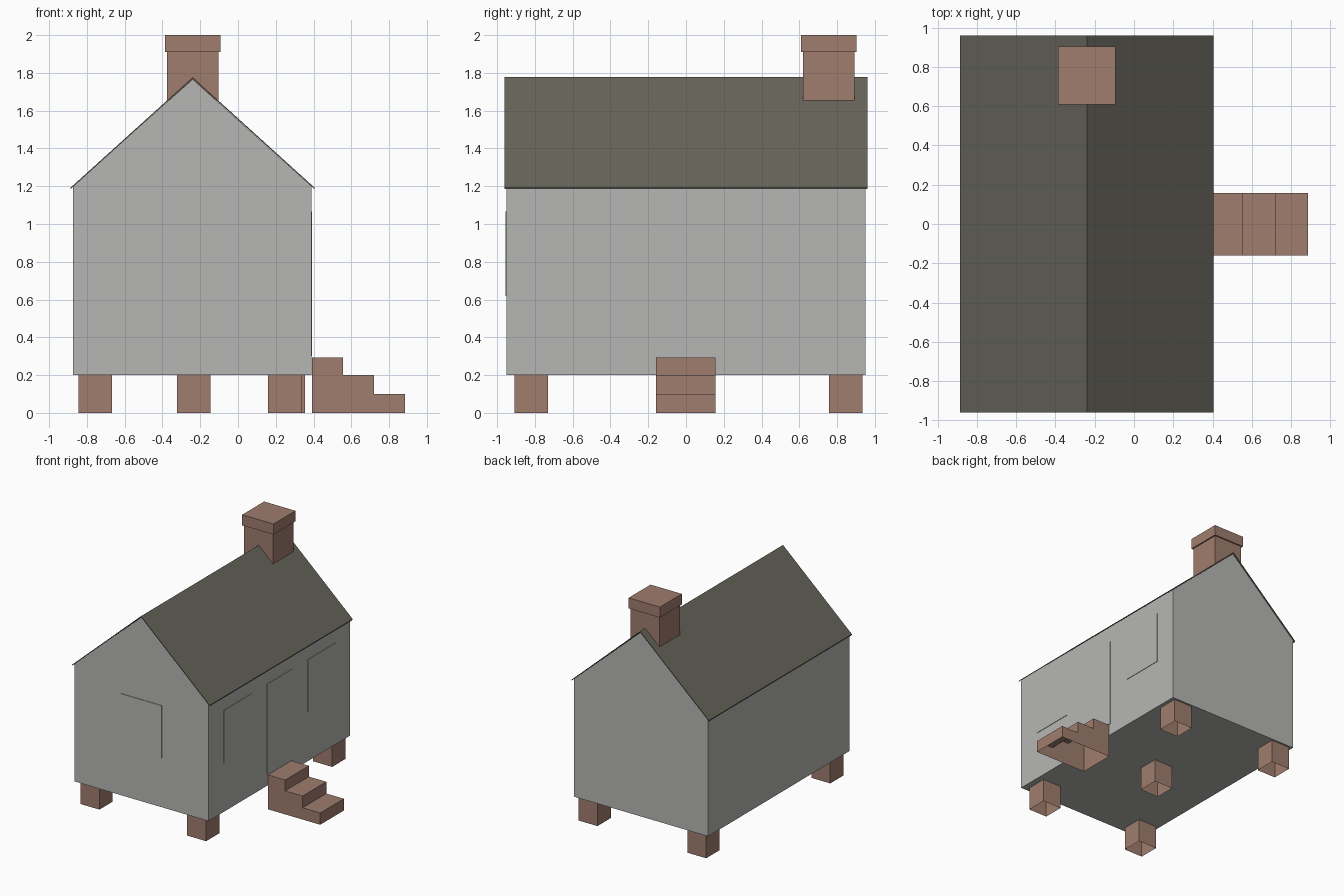
import bpy, bmesh
from mathutils import Vector

if "Cube" in bpy.data.objects:
    bpy.data.objects.remove(bpy.data.objects["Cube"])


def material(name, rgb):
    m = bpy.data.materials.new(name)
    m.diffuse_color = (*rgb, 1.0)
    m.use_nodes = True
    m.node_tree.nodes["Principled BSDF"].inputs["Base Color"].default_value = m.diffuse_color
    return m


WALL = material("pale_grey_boards", (0.47, 0.47, 0.455))
ROOF = material("olive_grey_shingles", (0.135, 0.128, 0.102))
BRICK = material("dusty_brown_brick", (0.345, 0.205, 0.155))


def finish(name, bm, mat):
    bmesh.ops.recalc_face_normals(bm, faces=bm.faces)
    me = bpy.data.meshes.new(name)
    bm.to_mesh(me)
    bm.free()
    me.materials.append(mat)
    ob = bpy.data.objects.new(name, me)
    bpy.context.collection.objects.link(ob)
    return ob


def drop_bottom(bm):
    """Leave the underside open."""
    bmesh.ops.recalc_face_normals(bm, faces=bm.faces)
    low = [f for f in bm.faces
           if f.normal.z < -0.9 and f.calc_center_median().z < 0.01]
    bmesh.ops.delete(bm, geom=low, context='FACES_ONLY')


def box(name, x, y, z, mat, open_bottom=False):
    bm = bmesh.new()
    bmesh.ops.create_cube(bm, size=1.0)
    for v in bm.verts:
        v.co = Vector([(r[0] + r[1]) / 2 + c * (r[1] - r[0])
                       for c, r in zip(v.co, (x, y, z))])
    if open_bottom:
        drop_bottom(bm)
    return finish(name, bm, mat)


def extrude_xz(name, profile, y0, y1, mat, open_bottom=False):
    """Push an outline in the xz plane from y0 to y1."""
    bm = bmesh.new()
    face = bm.faces.new([bm.verts.new((x, y0, z)) for x, z in profile])
    ext = bmesh.ops.extrude_face_region(bm, geom=[face])
    moved = [g for g in ext["geom"] if isinstance(g, bmesh.types.BMVert)]
    bmesh.ops.translate(bm, verts=moved, vec=(0, y1 - y0, 0))
    if open_bottom:
        drop_bottom(bm)
    return finish(name, bm, mat)


RIDGE = -0.24

# Gabled house body
extrude_xz("house_walls",
           [(-0.873, 0.2), (0.388, 0.2), (0.388, 1.2), (RIDGE, 1.766), (-0.873, 1.2)],
           -0.95, 0.95, WALL)

# Thin folded roof
extrude_xz("roof",
           [(-0.887, 1.192), (RIDGE, 1.777), (0.406, 1.192),
            (0.406, 1.184), (RIDGE, 1.769), (-0.887, 1.184)],
           -0.96, 0.96, ROOF)

# Door and window plates on the right side, one window on the front
box("door", (0.386, 0.392), (-0.166, 0.166), (0.30, 1.065), WALL)
for side, y in (("front", -0.562), ("back", 0.567)):
    box(f"side_window_{side}", (0.386, 0.392), (y - 0.188, y + 0.188), (0.62, 1.065), WALL)
box("front_window", (-0.43, -0.05), (-0.955, -0.949), (0.62, 1.065), WALL)

# Foundation piers: four corners and the centre
piers = [("front_left", -0.755, -0.82), ("front_right", 0.248, -0.82),
         ("back_left", -0.755, 0.845), ("back_right", 0.267, 0.845),
         ("centre", -0.235, 0.0)]
for label, x, y in piers:
    box(f"pier_{label}", (x - 0.089, x + 0.089), (y - 0.089, y + 0.089), (0, 0.2),
        BRICK, open_bottom=True)

# Entrance steps
extrude_xz("entrance_steps",
           [(0.393, 0), (0.885, 0), (0.885, 0.1), (0.72, 0.1), (0.72, 0.2),
            (0.556, 0.2), (0.556, 0.292), (0.393, 0.292)],
           -0.16, 0.157, BRICK, open_bottom=True)

# Chimney and its cap
box("chimney", (RIDGE - 0.136, RIDGE + 0.136), (0.62, 0.892), (1.65, 1.91), BRICK)
box("chimney_cap", (RIDGE - 0.147, RIDGE + 0.147), (0.609, 0.903), (1.91, 2.0), BRICK)
